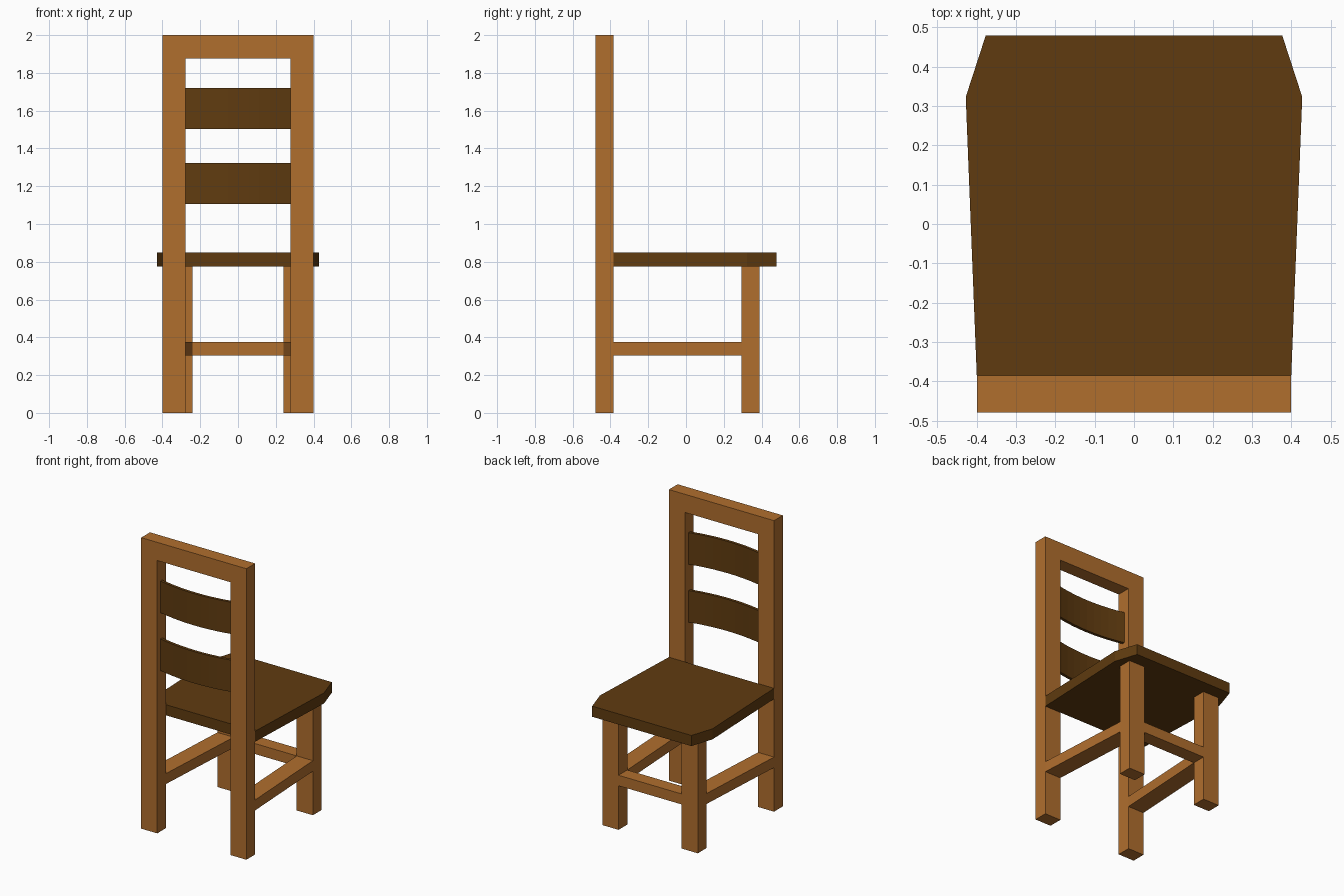
import bpy
import bmesh

if "Cube" in bpy.data.objects:
    bpy.data.objects.remove(bpy.data.objects["Cube"])


def material(name, color):
    m = bpy.data.materials.new(name)
    m.diffuse_color = (*color, 1.0)
    m.use_nodes = True
    m.node_tree.nodes["Principled BSDF"].inputs["Base Color"].default_value = m.diffuse_color
    return m


light_wood = material("light wood", (0.434, 0.156, 0.027))
dark_wood = material("dark wood", (0.117, 0.044, 0.005))


def prism(name, outline, z0, z1, mat):
    """Extrude a flat xy outline from z0 up to z1."""
    bm = bmesh.new()
    face = bm.faces.new([bm.verts.new((x, y, z0)) for x, y in outline])
    new = bmesh.ops.extrude_face_region(bm, geom=[face])["geom"]
    for v in new:
        if isinstance(v, bmesh.types.BMVert):
            v.co.z = z1
    bmesh.ops.recalc_face_normals(bm, faces=bm.faces)
    mesh = bpy.data.meshes.new(name)
    bm.to_mesh(mesh)
    bm.free()
    mesh.materials.append(mat)
    obj = bpy.data.objects.new(name, mesh)
    bpy.context.collection.objects.link(obj)
    return obj


def box(name, x0, x1, y0, y1, z0, z1, mat):
    return prism(name, [(x0, y0), (x1, y0), (x1, y1), (x0, y1)], z0, z1, mat)


BACK, BACK_IN = -0.48, -0.385    # depth of the back frame
LEG_IN, LEG_OUT = 0.295, 0.39    # depth of the front legs

# Mirrored posts, legs and splayed side stretchers
for side, s in (("left", -1), ("right", 1)):
    box(side + "_back_post", s * 0.278, s * 0.40, BACK, BACK_IN, 0, 2.0, light_wood)
    box(side + "_front_leg", s * 0.24, s * 0.363, LEG_IN, LEG_OUT, 0, 0.775, light_wood)
    prism(side + "_side_stretcher",
          [(s * 0.278, BACK_IN), (s * 0.40, BACK_IN), (s * 0.363, LEG_IN), (s * 0.24, LEG_IN)],
          0.303, 0.375, light_wood)

# Cross pieces
box("top_rail", -0.278, 0.278, BACK, BACK_IN, 1.875, 2.0, light_wood)
box("front_stretcher", -0.24, 0.24, LEG_IN, LEG_OUT, 0.303, 0.375, light_wood)

# Seat with clipped front corners
half = [(0.40, BACK_IN), (0.428, 0.323), (0.377, 0.48)]
prism("seat", half + [(-x, y) for x, y in reversed(half)], 0.775, 0.848, dark_wood)

# Back slats bowed toward the rear
N = 10
arc = []
for i in range(N + 1):
    t = 2 * i / N - 1
    arc.append((0.278 * t, -0.458 + 0.033 * t * t))
outline = arc + [(x, y - 0.02) for x, y in reversed(arc)]
for name, z in (("lower_slat", 1.105), ("upper_slat", 1.503)):
    prism(name, outline, z, z + 0.218, dark_wood)
